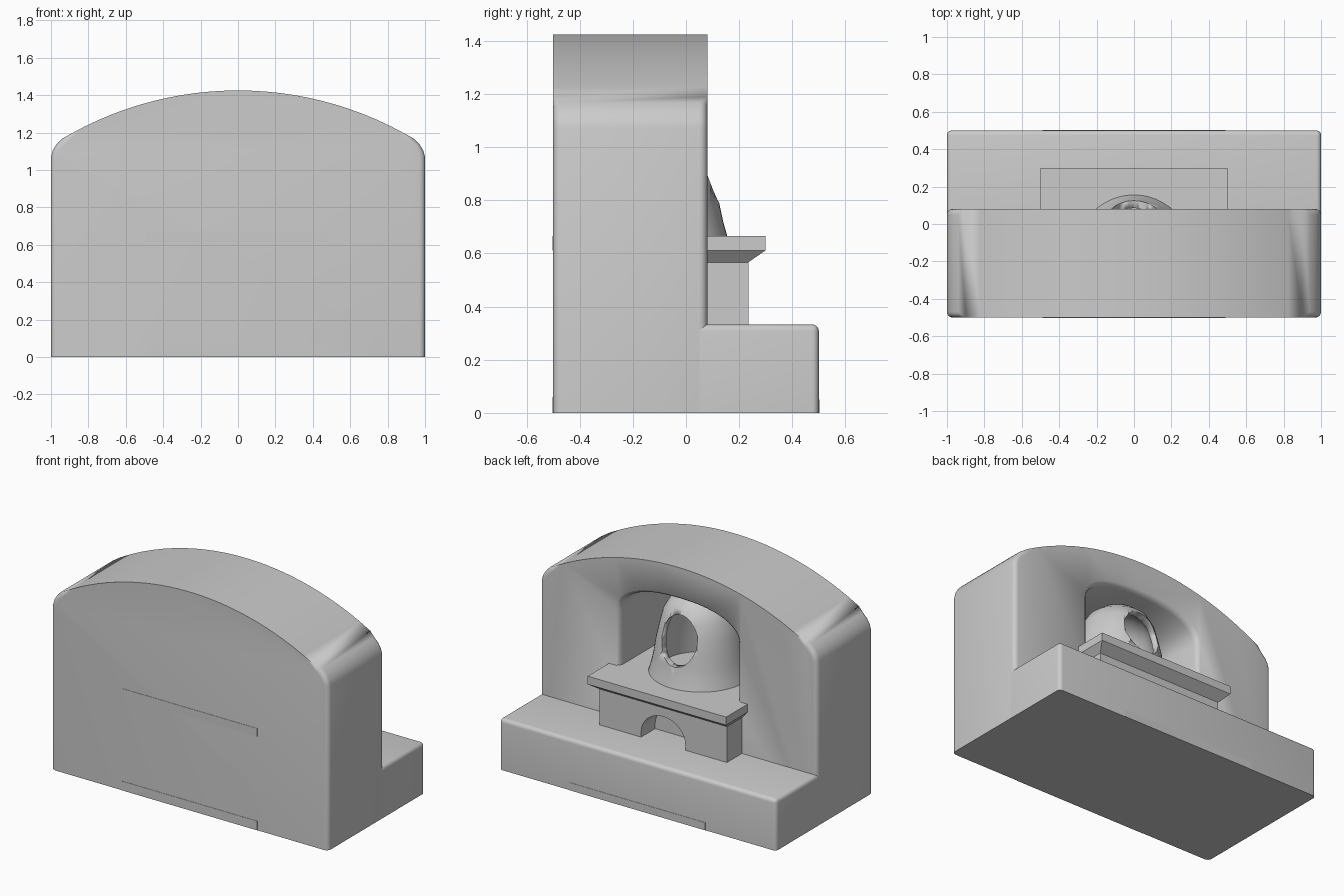
import bpy, bmesh
from math import sin, cos, pi, sqrt
from mathutils import Vector

if "Cube" in bpy.data.objects:
    bpy.data.objects.remove(bpy.data.objects["Cube"])


def finish(bm, name, smooth=True):
    bmesh.ops.recalc_face_normals(bm, faces=bm.faces)
    me = bpy.data.meshes.new(name)
    bm.to_mesh(me)
    bm.free()
    ob = bpy.data.objects.new(name, me)
    bpy.context.collection.objects.link(ob)
    if smooth:
        bpy.ops.object.select_all(action='DESELECT')
        ob.select_set(True)
        bpy.context.view_layer.objects.active = ob
        bpy.ops.object.shade_smooth_by_angle(angle=0.6)
    return ob


def loft(bm, rings):
    """Skin a list of equal-length closed rings and cap both ends."""
    vs = [[bm.verts.new(p) for p in r] for r in rings]
    n = len(vs[0])
    for a, b in zip(vs, vs[1:]):
        for i in range(n):
            bm.faces.new((a[i], a[(i + 1) % n], b[(i + 1) % n], b[i]))
    bm.faces.new(vs[0])
    bm.faces.new(vs[-1])


def box_ring(x, y0, y1, z):
    return [(-x, y0, z), (x, y0, z), (x, y1, z), (-x, y1, z)]


def box(name, x, y0, y1, z0, z1):
    bm = bmesh.new()
    loft(bm, [box_ring(x, y0, y1, z0), box_ring(x, y0, y1, z1)])
    return finish(bm, name, False)


def cut(ob, cutter):
    m = ob.modifiers.new("cut", 'BOOLEAN')
    m.operation = 'DIFFERENCE'
    m.solver = 'EXACT'
    m.object = cutter
    cutter.hide_render = True
    cutter.hide_set(True)


def arch_profile(w, z0, spring, top, n=16, power=2.0):
    """Flat-bottomed (x, z) outline with a superelliptic top."""
    pts = [(-w, z0), (w, z0)]
    for i in range(n + 1):
        a = pi * i / n
        c, s = cos(a), sin(a)
        sx = 1 if c >= 0 else -1
        pts.append((w * sx * abs(c) ** (2 / power),
                    spring + (top - spring) * max(s, 0) ** (2 / power)))
    return pts


# Main body: arched outline with rounded shoulders
R, TOP = 1.84, 1.425
half = [(1, 0), (1, 1.07), (0.99, 1.105), (0.97, 1.138), (0.94, 1.167)]
half += [(x, TOP - R + sqrt(R * R - x * x)) for x in [0.9 - 0.075 * i for i in range(12)]]
outline = half + [(0, TOP)] + [(-x, z) for x, z in reversed(half)]
bm = bmesh.new()
loft(bm, [[(x, y, z) for x, z in outline] for y in (-0.5, 0.08)])
rim = [e for e in bm.edges if abs(e.verts[0].co.y - e.verts[1].co.y) < 1e-5
       and max(v.co.z for v in e.verts) > 0.01]
bmesh.ops.bevel(bm, geom=rim, offset=0.03, segments=4, profile=0.5, affect='EDGES')
body = finish(bm, "arched_body")

# Recess in the body with a softened rim
bm = bmesh.new()
loft(bm, [[(x, y, z) for x, z in arch_profile(0.425 + d, 0.6 - d, 1.03, 1.21 + d, 24, 2.3)]
          for y, d in ((0.1, 0.04), (0.08, 0.025), (0.066, 0.009), (0.045, 0), (-0.47, 0))])
cut(body, finish(bm, "recess_cutter"))

# Low step behind
bm = bmesh.new()
loft(bm, [box_ring(1, 0.05, 0.5, 0), box_ring(1, 0.05, 0.5, 0.333)])
rim = [e for e in bm.edges if max(v.co.z for v in e.verts) > 0.1
       and max(v.co.y for v in e.verts) > 0.4]
bmesh.ops.bevel(bm, geom=rim, offset=0.025, segments=4, profile=0.5, affect='EDGES')
finish(bm, "rear_step")

# Hearth base with arched opening
base = box("hearth_base", 0.46, 0.02, 0.235, 0.325, 0.6)
bm = bmesh.new()
loft(bm, [[(x, y, z) for x, z in arch_profile(0.16, 0.3, 0.365, 0.51)] for y in (0.09, 0.4)])
cut(base, finish(bm, "base_arch_cutter"))

# Shelf slab with sloped underside
bm = bmesh.new()
loft(bm, [box_ring(0.46, -0.46, 0.235, 0.567), box_ring(0.5, -0.46, 0.3, 0.612),
          box_ring(0.5, -0.46, 0.3, 0.665)])
finish(bm, "hearth_shelf", False)

# Hollow oven dome
prof = [(0.315, 0.65), (0.295, 0.72), (0.28, 0.79), (0.267, 0.88), (0.25, 0.96),
        (0.225, 1.06), (0.185, 1.13), (0.12, 1.18), (0.03, 1.2),
        (0.03, 1.16), (0.1, 1.14), (0.15, 1.1), (0.185, 1.05), (0.21, 0.96),
        (0.227, 0.88), (0.24, 0.79), (0.25, 0.72), (0.26, 0.65)]
CY, SEG = -0.155, 48
bm = bmesh.new()
rings = [[bm.verts.new((r * sin(2 * pi * i / SEG), CY + r * cos(2 * pi * i / SEG), z))
          for r, z in prof] for i in range(SEG)]
n = len(prof)
for i in range(SEG):
    a, b = rings[i], rings[(i + 1) % SEG]
    for j in range(n):
        k = (j + 1) % n
        bm.faces.new((a[j], b[j], b[k], a[k]))
dome = finish(bm, "oven_dome")
bm = bmesh.new()
loft(bm, [[(0.125 * cos(2 * pi * i / 32), y, 0.945 + 0.155 * sin(2 * pi * i / 32))
           for i in range(32)] for y in (-0.1, 0.4)])
cut(dome, finish(bm, "oven_mouth_cutter"))

# Small plug closing the dome top
bm = bmesh.new()
bmesh.ops.create_cone(bm, cap_ends=True, segments=24, radius1=0.035, radius2=0.035, depth=0.06)
bmesh.ops.translate(bm, verts=bm.verts, vec=Vector((0, CY, 1.185)))
finish(bm, "dome_plug")

# Thin strips flush with the outer faces
box("front_strip", 0.49, -0.502, -0.48, 0.612, 0.665)
box("front_foot_strip", 0.49, -0.502, -0.48, 0, 0.06)
box("rear_foot_strip", 0.49, 0.48, 0.502, 0, 0.05)
